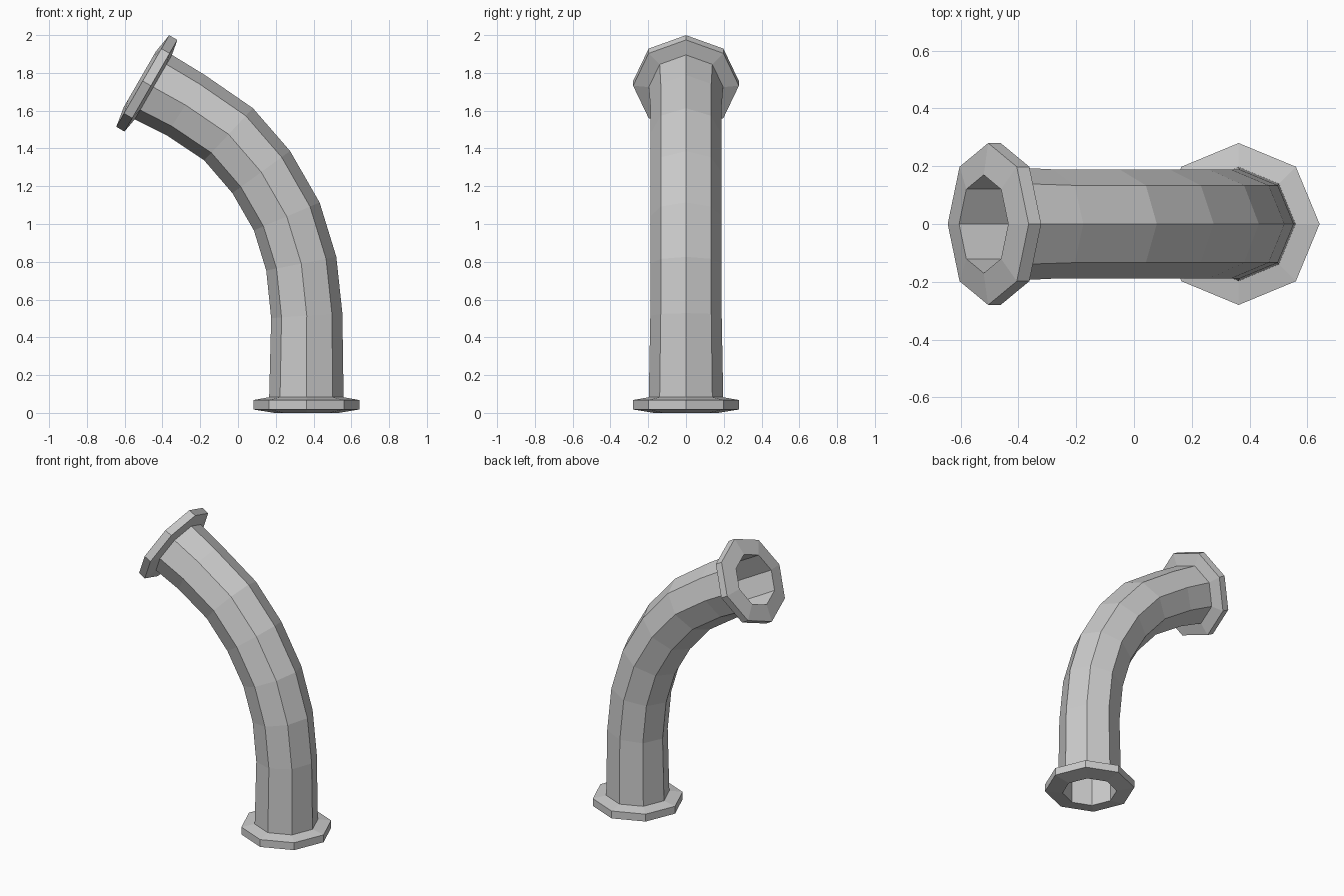
import bpy, bmesh
from math import radians, sin, cos, pi
from mathutils import Matrix, Vector

SIDES = 8

if "Cube" in bpy.data.objects:
    bpy.data.objects.remove(bpy.data.objects["Cube"])

metal = bpy.data.materials.new("grey_metal")
metal.use_nodes = True
GREY = (0.6, 0.6, 0.6, 1)
metal.diffuse_color = GREY
metal.node_tree.nodes["Principled BSDF"].inputs["Base Color"].default_value = GREY


def frame(x, z, tilt):
    """Cross-section frame on the centre line, leaning toward -x by tilt degrees."""
    return Matrix.Translation((x, 0, z)) @ Matrix.Rotation(radians(-tilt), 4, 'Y')


def tube(name, sections):
    """Closed loop of octagonal rings, each given as (frame, radius, offset along axis)."""
    bm = bmesh.new()
    rings = []
    for mat, r, h in sections:
        angles = [2 * pi * i / SIDES for i in range(SIDES)]
        rings.append([bm.verts.new(mat @ Vector((r * cos(a), r * sin(a), h))) for a in angles])
    for k, low in enumerate(rings):
        high = rings[(k + 1) % len(rings)]
        for i in range(SIDES):
            j = (i + 1) % SIDES
            bm.faces.new((low[i], low[j], high[j], high[i]))
    bmesh.ops.recalc_face_normals(bm, faces=bm.faces)
    mesh = bpy.data.meshes.new(name)
    bm.to_mesh(mesh)
    bm.free()
    mesh.materials.append(metal)
    obj = bpy.data.objects.new(name, mesh)
    bpy.context.collection.objects.link(obj)
    return obj


# End frames: the mouth plane of each flange
base_end = frame(0.362, 0, 0)
top_end = frame(-0.52, 1.766, 60)
BORE, WALL, END_WALL, RIM = 0.17, 0.189, 0.197, 0.28
DEPTH = 0.083

# Bent pipe: outer wall up, bore back down
bends = [(0.364, 0.515, 4), (0.335, 0.79, 11), (0.258, 1.04, 23),
         (0.123, 1.275, 36), (-0.05, 1.475, 47), (-0.278, 1.63, 57)]
middle = [frame(*b) for b in bends]
outer = [(base_end, END_WALL, DEPTH)] + [(m, WALL, 0) for m in middle] + [(top_end, END_WALL, -DEPTH)]
inner = [(top_end, BORE, 0)] + [(m, BORE, 0) for m in reversed(middle)] + [(base_end, BORE, 0)]
tube("bent_pipe", outer + inner)

# Flanges with slightly coned faces
profile = [(BORE, 0), (RIM, 0.018), (RIM, 0.068), (END_WALL, DEPTH), (BORE, DEPTH)]
for name, end, side in (("base_flange", base_end, 1), ("top_flange", top_end, -1)):
    tube(name, [(end, r, side * h) for r, h in profile])
